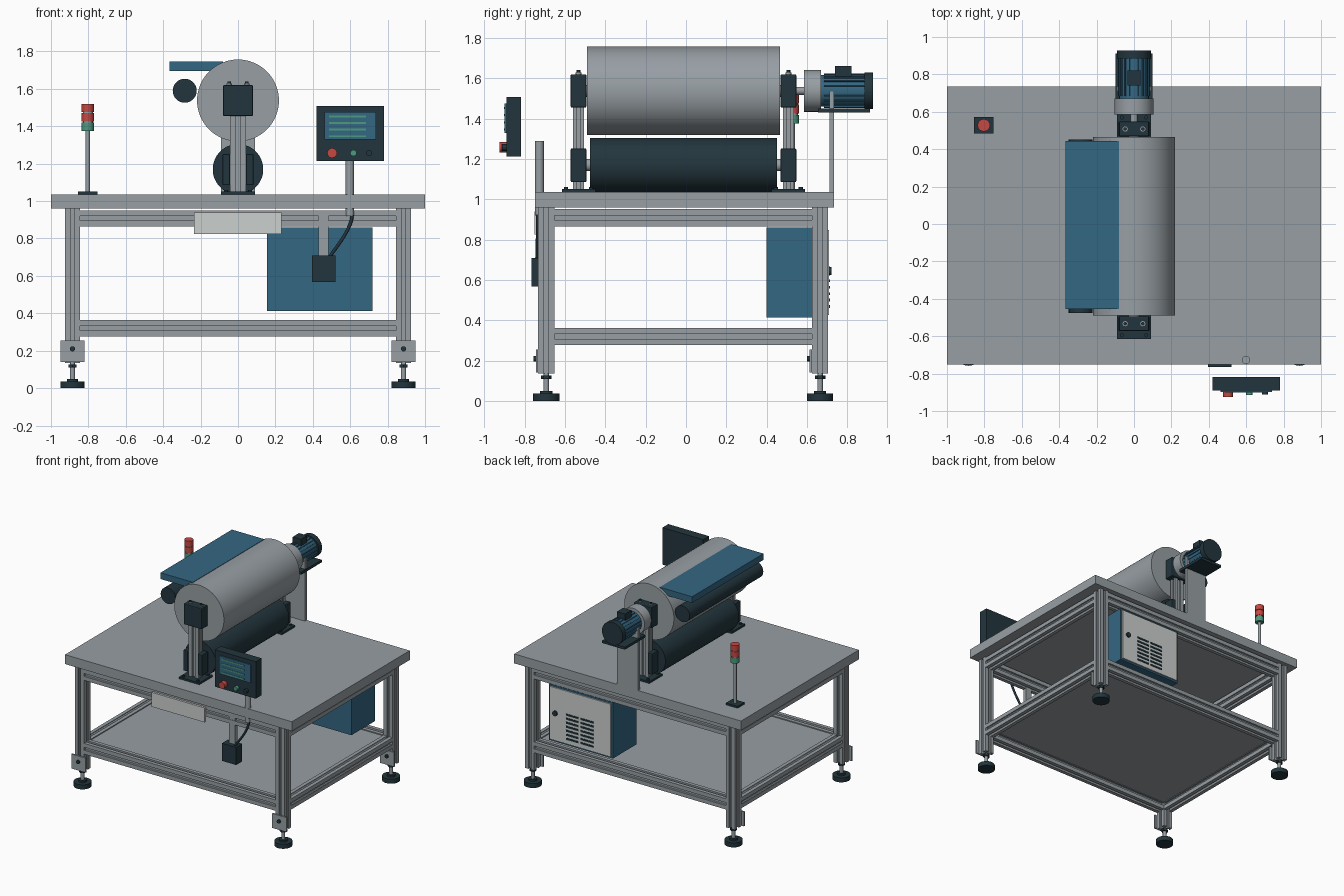
import bpy, bmesh, math
from mathutils import Vector, Matrix

if "Cube" in bpy.data.objects:
    bpy.data.objects.remove(bpy.data.objects["Cube"])


def material(name, rgb):
    m = bpy.data.materials.new(name)
    m.diffuse_color = (*rgb, 1)
    m.use_nodes = True
    m.node_tree.nodes["Principled BSDF"].inputs["Base Color"].default_value = m.diffuse_color
    return m


GREY = material("aluminium grey", (0.31, 0.345, 0.37))
DARK = material("dark slate", (0.016, 0.036, 0.046))
BLUE = material("steel blue", (0.034, 0.135, 0.225))
LIGHT = material("light panel", (0.60, 0.63, 0.61))
RED = material("signal red", (0.56, 0.065, 0.055))
GREEN = material("signal green", (0.075, 0.32, 0.21))


def finish(name, bm, mat):
    bmesh.ops.recalc_face_normals(bm, faces=bm.faces)
    me = bpy.data.meshes.new(name)
    bm.to_mesh(me)
    bm.free()
    me.materials.append(mat)
    ob = bpy.data.objects.new(name, me)
    bpy.context.collection.objects.link(ob)
    return ob


def box(name, x, y, z, mat, bevel=0):
    """Box from (min, max) ranges."""
    bm = bmesh.new()
    bmesh.ops.create_cube(bm, size=1)
    for v in bm.verts:
        v.co = Vector([r[0] + (c + 0.5) * (r[1] - r[0]) for c, r in zip(v.co, (x, y, z))])
    if bevel:
        bmesh.ops.bevel(bm, geom=bm.edges[:], offset=bevel, segments=2, affect='EDGES', profile=0.5)
    return finish(name, bm, mat)


def cyl(name, r, p0, p1, mat, n=32):
    """Cylinder between two points, smooth side and flat caps."""
    p0, p1 = Vector(p0), Vector(p1)
    bm = bmesh.new()
    rot = (p1 - p0).to_track_quat('Z', 'Y').to_matrix().to_4x4()
    bmesh.ops.create_cone(bm, cap_ends=True, segments=n, radius1=r, radius2=r,
                          depth=(p1 - p0).length, matrix=Matrix.Translation((p0 + p1) / 2) @ rot)
    for f in bm.faces:
        f.smooth = len(f.verts) == 4 and n > 8
    return finish(name, bm, mat)


def extrusion(name, p0, p1, w=0.08, h=0.08):
    """T-slot aluminium bar between two points."""
    p0, p1 = Vector(p0), Vector(p1)
    side = [(1, -1), (1, -.27), (.82, -.27), (.82, -.5), (.5, -.27),
            (.5, .27), (.82, .5), (.82, .27), (1, .27)]
    pts = []
    for k in range(4):
        c, s = (1, 0, -1, 0)[k], (0, 1, 0, -1)[k]
        pts += [(a * c - b * s, a * s + b * c) for a, b in side]
    d = (p1 - p0).normalized()
    u = Vector((0, 1, 0)) if abs(d.x) > .5 else Vector((1, 0, 0))
    v = d.cross(u)
    bm = bmesh.new()
    face = bm.faces.new([bm.verts.new(p0 + u * a * w / 2 + v * b * h / 2) for a, b in pts])
    ext = bmesh.ops.extrude_face_region(bm, geom=[face])["geom"]
    bmesh.ops.translate(bm, vec=p1 - p0, verts=[g for g in ext if isinstance(g, bmesh.types.BMVert)])
    return finish(name, bm, GREY)


# Table and frame
LX, YF, YB = 0.885, -0.693, 0.665
box("table_top", (-1, 1), (-.75, .735), (.96, 1.035), GREY)
box("lower_shelf", (-.87, .87), (-.68, .65), (.335, .355), GREY)
for x in (-LX, LX):
    for y in (YF, YB):
        extrusion("leg", (x, y, .135), (x, y, .96))
        cyl("foot_pad", .065, (x, y, 0), (x, y, .036), DARK)
        cyl("foot_pad_hub", .03, (x, y, .036), (x, y, .05), DARK)
        cyl("foot_screw", .014, (x, y, .04), (x, y, .14), GREY, 16)
        cyl("foot_nut", .026, (x, y, .11), (x, y, .127), DARK, 6)
        box("foot_bracket", (x - .063, x + .063), (y - .052, y - .04), (.14, .255), GREY)
        cyl("bracket_bolt", .014, (x, y - .064, .21), (x, y - .05, .21), DARK, 16)
    for z in (.908, .32):
        extrusion("side_rail", (x, YF + .04, z), (x, YB - .04, z), .08, .086)
for y in (YF, YB):
    for z in (.908, .32):
        extrusion("cross_rail", (-LX + .04, y, z), (LX - .04, y, z), .08, .086)
box("front_plate", (-.235, .232), (-.752, -.735), (.825, .94), LIGHT)

# Rollers
ZU, ZL = 1.538, 1.17
cyl("upper_roller", .219, (0, -.49, ZU), (0, .465, ZU), GREY, 64)
cyl("lower_roller", .135, (0, -.475, ZL), (0, .452, ZL), DARK, 64)
cyl("tension_roller", .064, (-.285, -.475, 1.59), (-.285, .452, 1.59), DARK, 48)
box("guide_tray", (-.365, -.08), (-.455, .445), (1.695, 1.745), BLUE)
cyl("upper_shaft", .03, (0, -.53, ZU), (0, .51, ZU), GREY)
cyl("lower_shaft", .03, (0, -.53, ZL), (0, .51, ZL), GREY)

# Roller stands with bearing blocks
for y in (-.533, .508):
    box("stand_base", (-.09, .09), (y - .083, y + .083), (1.035, 1.05), DARK)
    extrusion("stand_post", (0, y, 1.05), (0, y, 1.47), .085, .055)
    box("upper_bearing_block", (-.08, .08), (y - .039, y + .039), (1.455, 1.62), DARK, .006)
    for s in (-1, 1):
        a, b = sorted((s * .043, s * .083))
        box("lower_bearing_block", (a, b), (y - .039, y + .039), (1.085, 1.252), DARK, .006)
        cyl("block_bolt", .014, (s * .047, y, 1.615), (s * .047, y, 1.628), GREY, 16)
        cyl("block_bolt_head", .009, (s * .047, y, 1.62), (s * .047, y, 1.64), DARK, 12)
        for dy in (-.062, .062):
            cyl("base_bolt", .011, (s * .065, y + dy, 1.045), (s * .065, y + dy, 1.06), DARK, 12)

# Drive motor on its bracket
cyl("drive_shaft", .02, (0, .5, ZU), (0, .6, ZU), GREY)
cyl("gearbox", .104, (0, .585, ZU), (0, .67, ZU), GREY, 48)
cyl("motor_body", .079, (0, .67, ZU), (0, .892, ZU), BLUE, 48)
for i in range(20):
    a = math.tau * i / 20
    fin = box("cooling_fin", (.07, .086), (.685, .885), (-.003, .003), BLUE)
    fin.matrix_world = Matrix.Translation((0, 0, ZU)) @ Matrix.Rotation(a, 4, 'Y')
cyl("fan_cover", .091, (0, .885, ZU), (0, .928, ZU), DARK, 48)
box("terminal_box", (-.036, .036), (.74, .82), (1.6, 1.662), DARK)
box("motor_plate", (-.1, .1), (.655, .912), (1.43, 1.45), DARK)
box("motor_bracket", (-.092, .092), (.712, .735), (1.03, 1.535), GREY)

# Operator panel
box("panel_housing", (.42, .78), (-.89, -.817), (1.213, 1.508), DARK)
box("panel_screen", (.462, .738), (-.899, -.885), (1.33, 1.475), BLUE)
for i in range(4):
    z = 1.452 - i * .035
    box("screen_line", (.487, .685), (-.902, -.895), (z - .005, z + .005), GREEN)
cyl("stop_button", .026, (.503, -.925, 1.257), (.503, -.885, 1.257), RED)
cyl("start_button", .017, (.617, -.915, 1.257), (.617, -.885, 1.257), GREEN)
cyl("mode_button", .016, (.7, -.912, 1.257), (.7, -.885, 1.257), DARK)
cyl("panel_post", .022, (.598, -.727, .92), (.598, -.727, 1.29), GREY)

# Switch box, hanger and cable
box("switch_hanger", (.43, .485), (-.73, -.7), (.7, .95), GREY)
box("switch_box", (.395, .52), (-.765, -.69), (.567, .708), DARK)
cu = bpy.data.curves.new("control_cable", 'CURVE')
cu.dimensions = '3D'
cu.bevel_depth, cu.bevel_resolution = .009, 3
sp = cu.splines.new('BEZIER')
sp.bezier_points.add(1)
for bp, co, h in zip(sp.bezier_points, [(.61, -.735, .925), (.5, -.74, .695)], [(0, 0, .1), (-.06, 0, -.03)]):
    bp.co = co
    bp.handle_left = Vector(co) + Vector(h)
    bp.handle_right = Vector(co) - Vector(h)
cu.materials.append(DARK)
bpy.context.collection.objects.link(bpy.data.objects.new("control_cable", cu))

# Electrical cabinet with vented rear door
box("cabinet", (.155, .72), (.4, .7), (.413, .86), BLUE)
box("cabinet_door", (.168, .707), (.695, .71), (.426, .847), LIGHT)
cyl("door_lock", .02, (.655, .705, .645), (.655, .722, .645), DARK, 20)
for row in range(7):
    z = .66 - row * .032
    for x in (.375, .505):
        box("door_vent", (x - .055, x + .055), (.707, .714), (z - .007, z + .007), DARK)

# Signal tower
TX, TY = -.803, .528
box("tower_base", (TX - .052, TX + .052), (TY - .043, TY + .043), (1.035, 1.05), DARK)
cyl("tower_pole", .012, (TX, TY, 1.05), (TX, TY, 1.38), GREY, 20)
cyl("tower_core", .027, (TX, TY, 1.378), (TX, TY, 1.515), GREY, 24)
for name, z, m in (("green_lamp", 1.375, GREEN), ("middle_lamp", 1.426, RED), ("top_lamp", 1.475, RED)):
    cyl(name, .033, (TX, TY, z), (TX, TY, z + .044), m, 32)
